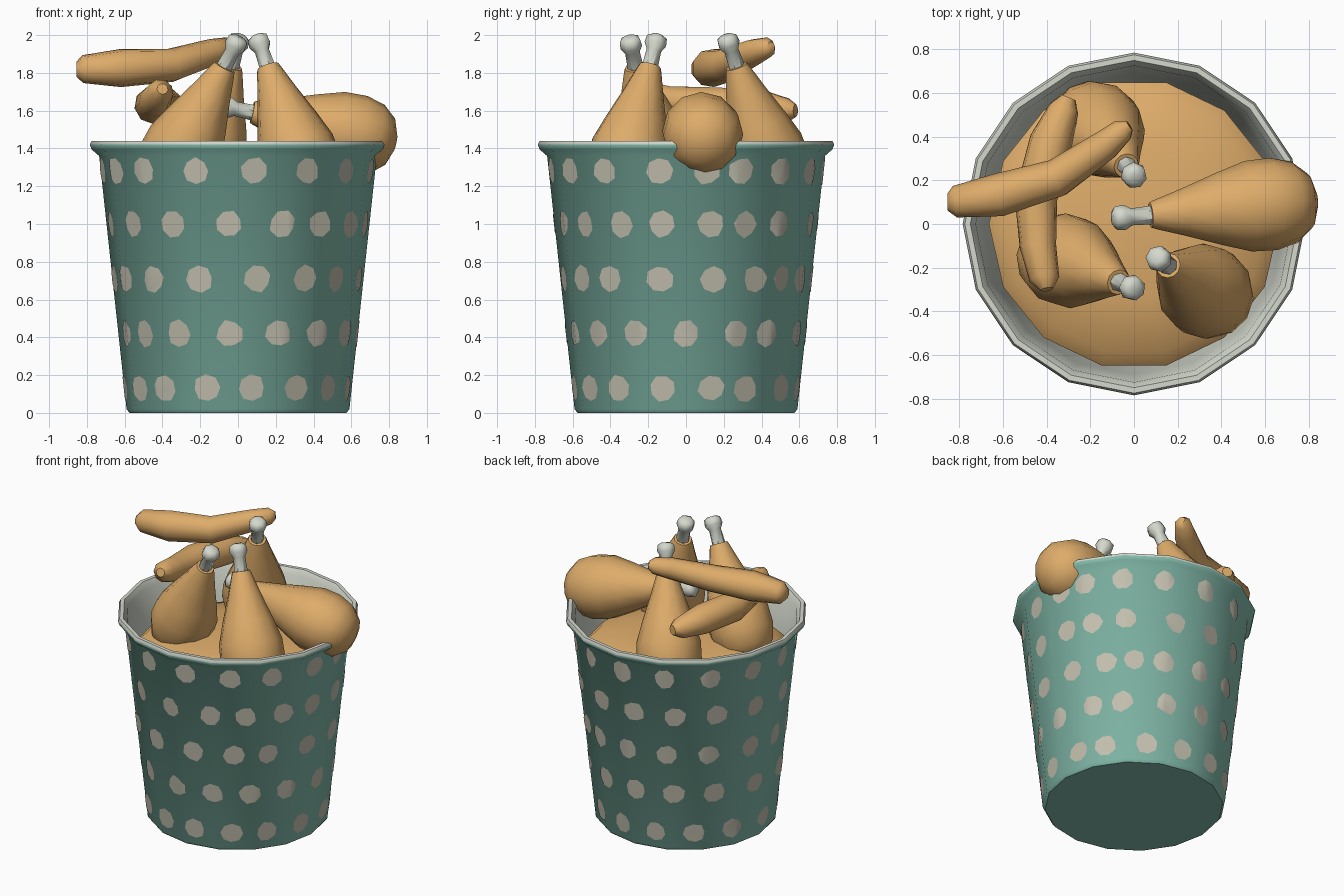
import bpy, bmesh, math, random
from mathutils import Vector

if "Cube" in bpy.data.objects:
    bpy.data.objects.remove(bpy.data.objects["Cube"])

random.seed(4)
SIDES = 16
STEP = 2 * math.pi / SIDES


def material(name, rgb):
    m = bpy.data.materials.new(name)
    m.diffuse_color = (*rgb, 1)
    m.use_nodes = True
    m.node_tree.nodes["Principled BSDF"].inputs["Base Color"].default_value = m.diffuse_color
    return m


TEAL = material("teal_card", (0.223, 0.491, 0.402))
CREAM = material("cream", (0.658, 0.693, 0.610))
SPOT = material("pale_grey_spot", (0.540, 0.520, 0.425))
CRUST = material("golden_crust", (0.730, 0.413, 0.144))


def finish(bm, name, mats, angle=50):
    me = bpy.data.meshes.new(name)
    bm.to_mesh(me)
    bm.free()
    ob = bpy.data.objects.new(name, me)
    bpy.context.collection.objects.link(ob)
    for m in mats:
        me.materials.append(m)
    bpy.ops.object.select_all(action='DESELECT')
    ob.select_set(True)
    bpy.context.view_layer.objects.active = ob
    bpy.ops.object.shade_smooth_by_angle(angle=math.radians(angle))
    return ob


def skin(bm, rings, caps=(True, True)):
    """Bridge successive rings of vertices; return the face rows."""
    n = len(rings[0])
    rows = []
    for a, b in zip(rings, rings[1:]):
        rows.append([bm.faces.new((a[i], a[(i + 1) % n], b[(i + 1) % n], b[i]))
                     for i in range(n)])
    if caps[0]:
        bm.faces.new(rings[0][::-1])
    if caps[1]:
        bm.faces.new(rings[-1])
    return rows


def lathe(bm, profile, n):
    return [[bm.verts.new((r * math.cos(2 * math.pi * i / n),
                           r * math.sin(2 * math.pi * i / n), z)) for i in range(n)]
            for r, z in profile]


def tube(name, pts, radii, n, mat):
    """Round skin along a path with a radius at every point."""
    pts = [Vector(p) for p in pts]
    along = (pts[-1] - pts[0]).normalized()
    ref = min((Vector(v) for v in ((1, 0, 0), (0, 1, 0), (0, 0, 1))),
              key=lambda v: abs(v.dot(along)))
    bm = bmesh.new()
    rings = []
    for i, (p, r) in enumerate(zip(pts, radii)):
        t = (pts[min(i + 1, len(pts) - 1)] - pts[max(i - 1, 0)]).normalized()
        u = ref.cross(t).normalized()
        v = t.cross(u)
        rings.append([bm.verts.new(p + r * (math.cos(a) * u + math.sin(a) * v))
                      for a in (2 * math.pi * k / n for k in range(n))])
    skin(bm, rings)
    return finish(bm, name, [mat])


# Bucket: teal outside and underside, cream lip and lining
bm = bmesh.new()
outer = [(0.575, 0), (0.59, 0.02), (0.735, 1.36), (0.775, 1.395), (0.785, 1.42)]
inner = [(0.775, 1.44), (0.75, 1.44), (0.725, 1.40), (0.69, 1.10), (0.58, 0.10)]
rows = skin(bm, lathe(bm, outer + inner, SIDES))
for row in rows[len(outer) - 1:]:
    for f in row:
        f.material_index = 1
for f in bm.faces:
    if len(f.verts) == SIDES and f.calc_center_median().z > 0.05:
        f.material_index = 1
finish(bm, "bucket", [TEAL, CREAM])


# Painted spots: thin plates laid over the faceted wall
def wall_radius(theta, z):
    r = 0.59 + (z - 0.02) * 0.145 / 1.34
    return r * math.cos(STEP / 2) / math.cos(theta % STEP - STEP / 2) + 0.003


spot_rows = [  # height, then angles round from the front in degrees
    (0.13, [-61, -41, -16, 7, 31, 53, 78, 103, 122, 148, 172, 196, 220, 245, 272]),
    (0.42, [-71, -52, -30, -4, 20, 42, 65, 90, 115, 133, 160, 184, 208, 232, 260]),
    (0.71, [-65, -43, -18, 9, 33, 52, 78, 103, 124, 140, 157, 180, 204, 228, 254, 276]),
    (1.00, [-54, -30, -4, 20, 39, 60, 79, 101, 117, 136, 163, 186, 209, 232, 256, 281]),
    (1.28, [-64, -44, -18, 7, 31, 53, 79, 99, 114, 134, 156, 180, 204, 228, 252, 275]),
]
bm = bmesh.new()
for z, angles in spot_rows:
    for deg in angles:
        c = math.radians(deg - 90)
        r = wall_radius(c, z)
        turn = random.random() * 6
        ring = []
        for k in range(8):
            a = turn + k * math.pi / 4
            s = random.uniform(0.064, 0.077)
            ring.append(bm.verts.new((c + s * math.cos(a) / r, z + s * math.sin(a), 0)))
        bm.faces.new(ring)
for k in range(-SIDES, SIDES + 1):  # fold lines at the wall corners
    bmesh.ops.bisect_plane(bm, geom=bm.verts[:] + bm.edges[:] + bm.faces[:],
                           plane_co=(k * STEP, 0, 0), plane_no=(1, 0, 0))
for v in bm.verts:
    th, z = v.co.x, v.co.y
    r = wall_radius(th, z)
    v.co = (r * math.cos(th), r * math.sin(th), z)
finish(bm, "painted_spots", [SPOT])

# Bed of chicken filling the bucket
bm = bmesh.new()
skin(bm, lathe(bm, [(0.62, 1.08), (0.665, 1.17), (0.60, 1.23), (0.35, 1.28), (0.05, 1.30)], 14))
finish(bm, "chicken_bed", [CRUST])

# Drumsticks: bone tip to a point on the meat axis
BONE = [(0.0, 0.03), (0.015, 0.055), (0.055, 0.06), (0.09, 0.04), (0.21, 0.045)]
MEAT = [(0.18, 0.058), (0.20, 0.066), (0.34, 0.11), (0.50, 0.165), (0.64, 0.208),
        (0.76, 0.212), (0.86, 0.185), (0.93, 0.125), (0.96, 0.04)]
drumsticks = [
    ("front_right", (0.10, -0.15, 2.00), (0.30, -0.29, 1.42)),
    ("front_left", (0.01, -0.30, 1.99), (-0.28, -0.18, 1.42)),
    ("back", (0.01, 0.21, 2.00), (-0.15, 0.41, 1.42)),
    ("lying", (-0.10, 0.025, 1.63), (0.62, 0.09, 1.475)),
]
for name, tip, mid in drumsticks:
    tip = Vector(tip)
    d = (Vector(mid) - tip).normalized()
    for part, prof, n, mat in (("bone", BONE, 7, CREAM), ("meat", MEAT, 12, CRUST)):
        tube(f"{name}_drumstick_{part}", [tip + d * t for t, _ in prof],
             [r for _, r in prof], n, mat)

# Loose strips resting on top
tube("upper_strip",
     [(-0.855, 0.10, 1.82), (-0.82, 0.10, 1.82), (-0.62, 0.13, 1.825), (-0.35, 0.21, 1.84),
      (-0.13, 0.36, 1.91), (-0.05, 0.43, 1.935), (-0.02, 0.45, 1.94)],
     [0.04, 0.075, 0.102, 0.09, 0.072, 0.055, 0.025], 9, CRUST)
tube("lower_strip",
     [(-0.30, 0.58, 1.60), (-0.32, 0.53, 1.60), (-0.38, 0.38, 1.62), (-0.45, 0.12, 1.63),
      (-0.44, -0.10, 1.65), (-0.41, -0.25, 1.70), (-0.40, -0.30, 1.715)],
     [0.035, 0.07, 0.10, 0.10, 0.085, 0.07, 0.03], 9, CRUST)
